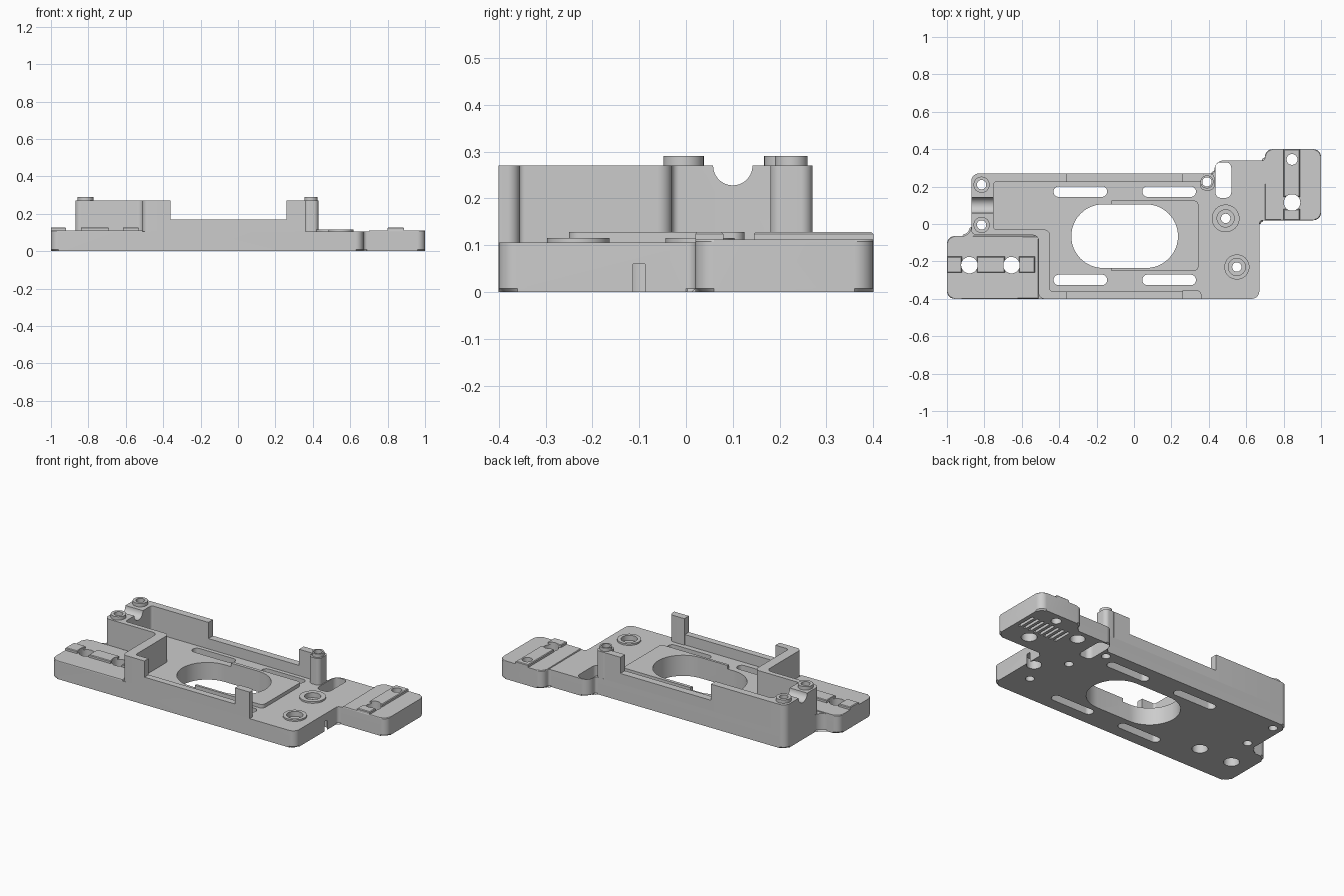
import bpy, bmesh, math
from mathutils import Vector, Matrix

if "Cube" in bpy.data.objects:
    bpy.data.objects.remove(bpy.data.objects["Cube"], do_unlink=True)

grey = bpy.data.materials.new("plain grey plastic")
grey.use_nodes = True
grey.diffuse_color = (0.604, 0.604, 0.604, 1)
grey.node_tree.nodes["Principled BSDF"].inputs["Base Color"].default_value = grey.diffuse_color

FLOOR, PAD, BAR, LOW, TALL = 0.106, 0.112, 0.128, 0.17, 0.27
parts = []


def fillet(corners, steps=6):
    """Round each corner (x, y, radius) of an outline."""
    out = []
    n = len(corners)
    for i, c in enumerate(corners):
        p = Vector(c[:2])
        r = c[2] if len(c) > 2 else 0
        if r == 0:
            out.append(p)
            continue
        a = (Vector(corners[i - 1][:2]) - p).normalized()
        b = (Vector(corners[(i + 1) % n][:2]) - p).normalized()
        half = a.angle(b) / 2
        centre = p + (a + b).normalized() * (r / math.sin(half))
        start = p + a * (r / math.tan(half)) - centre
        end = p + b * (r / math.tan(half)) - centre
        for k in range(steps + 1):
            out.append(centre + start.lerp(end, k / steps).normalized() * r)
    return out


def box(x0, x1, y0, y1, r=0.0):
    return fillet([(x0, y0, r), (x1, y0, r), (x1, y1, r), (x0, y1, r)], 10)


def disc(x, y, r, n=40):
    return [Vector((x + r * math.cos(math.tau * k / n), y + r * math.sin(math.tau * k / n))) for k in range(n)]


def prism(bm, outline, z0, z1, chamfer_low=0, chamfer_top=0):
    """Extrude an outline upward, with optional chamfered rims."""
    bottom = [bm.verts.new((p.x, p.y, z0)) for p in outline]
    top = [bm.verts.new((p.x, p.y, z1)) for p in outline]
    low, high = bm.faces.new(bottom[::-1]), bm.faces.new(top)
    n = len(outline)
    for i in range(n):
        j = (i + 1) % n
        bm.faces.new((bottom[i], bottom[j], top[j], top[i]))
    for face, size in ((low, chamfer_low), (high, chamfer_top)):
        if size:
            bmesh.ops.bevel(bm, geom=list(face.edges), offset=size, segments=1, affect='EDGES')


def to_object(name, bm):
    bmesh.ops.recalc_face_normals(bm, faces=bm.faces)
    mesh = bpy.data.meshes.new(name)
    bm.to_mesh(mesh)
    bm.free()
    ob = bpy.data.objects.new(name, mesh)
    bpy.context.collection.objects.link(ob)
    return ob


def part(name, outline, z0, z1, low=0, top=0):
    bm = bmesh.new()
    prism(bm, outline, z0, z1, low, top)
    ob = to_object(name, bm)
    ob.data.materials.append(grey)
    parts.append(ob)


# Base plate with its offset end block
part("base_plate", fillet([
    (-1, -0.4, 0.04), (0.67, -0.4, 0.04), (0.67, 0.02, 0.02), (1, 0.02, 0.04),
    (1, 0.4, 0.04), (0.7, 0.4, 0.04), (0.7, 0.34, 0.015), (0.43, 0.34, 0.05),
    (0.43, 0.27, 0.015), (-0.87, 0.27, 0.04), (-0.87, -0.065, 0.05), (-1, -0.065, 0.04)]),
    0, FLOOR, 0.008)

# Slightly raised pads at both ends
part("end_block_pad", fillet([(0.7, 0.02), (1, 0.02, 0.04), (1, 0.4, 0.04), (0.7, 0.4, 0.04)]),
     FLOOR, PAD, 0, 0.004)
part("left_pad", fillet([(-1, -0.4, 0.04), (-0.51, -0.4), (-0.51, -0.065),
                         (-0.91, -0.065), (-1, -0.065, 0.04)]), FLOOR, PAD, 0, 0.004)

# Tall stepped wall on the left, wrapping from back to front
part("tall_wall", fillet([
    (-0.36, 0.27), (-0.87, 0.27, 0.04), (-0.87, -0.06, 0.03), (-0.51, -0.06, 0.03),
    (-0.51, -0.4, 0.03), (-0.36, -0.4), (-0.36, -0.36), (-0.45, -0.36, 0.015),
    (-0.45, -0.03, 0.03), (-0.75, -0.03, 0.015), (-0.75, 0.225, 0.015), (-0.36, 0.225)]),
    FLOOR, TALL)

# Low side rails and the tall tabs at their right ends
for side, y0, y1 in (("front", -0.4, -0.36), ("back", 0.225, 0.27)):
    part(side + "_rail", box(-0.36, 0.26, y0, y1), FLOOR, LOW)
part("front_tab", fillet([(0.26, -0.4), (0.36, -0.4), (0.36, -0.355, 0.025), (0.26, -0.355)]), FLOOR, TALL)
part("back_tab", box(0.26, 0.37, 0.225, 0.27), FLOOR, TALL)
part("back_post", box(0.355, 0.43, 0.18, 0.27, 0.025), FLOOR, TALL)

# Raised frame around the oval window
part("window_frame", fillet([(-0.12, -0.25), (0.345, -0.25, 0.025), (0.345, 0.125, 0.025),
                             (-0.12, 0.125)]), FLOOR, BAR)

# Strips interrupted at the fixing holes
for i, (x0, x1) in enumerate(((-1, -0.92), (-0.84, -0.69), (-0.615, -0.53))):
    part(f"left_strip_{i}", box(x0, x1, -0.26, -0.175), PAD, BAR, 0, 0.004)
for i, (y0, y1) in enumerate(((0.02, 0.08), (0.145, 0.4))):
    part(f"right_strip_{i}", box(0.8, 0.887, y0, y1), PAD, BAR, 0, 0.004)

# Screw bosses on the walls and on the plate
wall_bosses = [(-0.815, 0.21, 0.043), (-0.815, -0.005, 0.043), (0.39, 0.225, 0.035)]
plate_bosses = [(0.49, 0.03, 0.074), (0.55, -0.23, 0.067)]
for i, (x, y, r) in enumerate(wall_bosses):
    part(f"wall_boss_{i}", disc(x, y, r), TALL, 0.291, 0, 0.007)
for i, (x, y, r) in enumerate(plate_bosses):
    part(f"plate_boss_{i}", disc(x, y, r), FLOOR, 0.116, 0, 0.004)

# Openings that pass right through
through = bmesh.new()
holes = [box(-0.335, 0.235, -0.235, 0.105, 0.169), box(0.435, 0.52, 0.14, 0.33, 0.03)]
for x0 in (-0.43, 0.045):
    for y0 in (-0.327, 0.145):
        holes.append(box(x0, x0 + 0.286, y0, y0 + 0.056, 0.027))
holes += [disc(x, y, 0.025) for x, y, r in wall_bosses + plate_bosses]
holes += [disc(-0.88, -0.22, 0.044), disc(-0.655, -0.22, 0.044),
          disc(0.845, 0.115, 0.044), disc(0.845, 0.345, 0.029)]
for outline in holes:
    prism(through, outline, -0.1, 0.4)

# Blind recesses: boss seats, underside sockets, underside vents, cable groove
recess = bmesh.new()
for x, y, r in plate_bosses:
    prism(recess, disc(x, y, 0.046), 0.085, 0.2)
for y in (0.27, -0.1):
    prism(recess, disc(0.63, y, 0.042), -0.1, 0.06)
for i in range(8):
    x = 0.705 + i * 0.036
    prism(recess, box(x, x + 0.018, 0.175, 0.295), -0.1, 0.02)
bmesh.ops.create_cone(recess, cap_ends=True, segments=40, radius1=0.042, radius2=0.042, depth=0.2,
                      matrix=Matrix.Translation((-0.81, 0.1, TALL)) @ Matrix.Rotation(math.pi / 2, 4, 'Y'))

cutters = [to_object("through_cutter", through), to_object("recess_cutter", recess)]
for ob in parts:
    for cutter in cutters:
        mod = ob.modifiers.new("cut", 'BOOLEAN')
        mod.operation, mod.solver, mod.object = 'DIFFERENCE', 'EXACT', cutter
bpy.context.view_layer.update()

# Bake the cuts, drop the cutters and shade
graph = bpy.context.evaluated_depsgraph_get()
baked = [bpy.data.meshes.new_from_object(ob.evaluated_get(graph)) for ob in parts]
for ob, mesh in zip(parts, baked):
    ob.modifiers.clear()
    ob.data = mesh
    mesh.name = ob.name
for cutter in cutters:
    bpy.data.objects.remove(cutter, do_unlink=True)

bpy.ops.object.select_all(action='DESELECT')
for ob in parts:
    ob.select_set(True)
bpy.context.view_layer.objects.active = parts[0]
bpy.ops.object.shade_smooth_by_angle(angle=math.radians(30))
